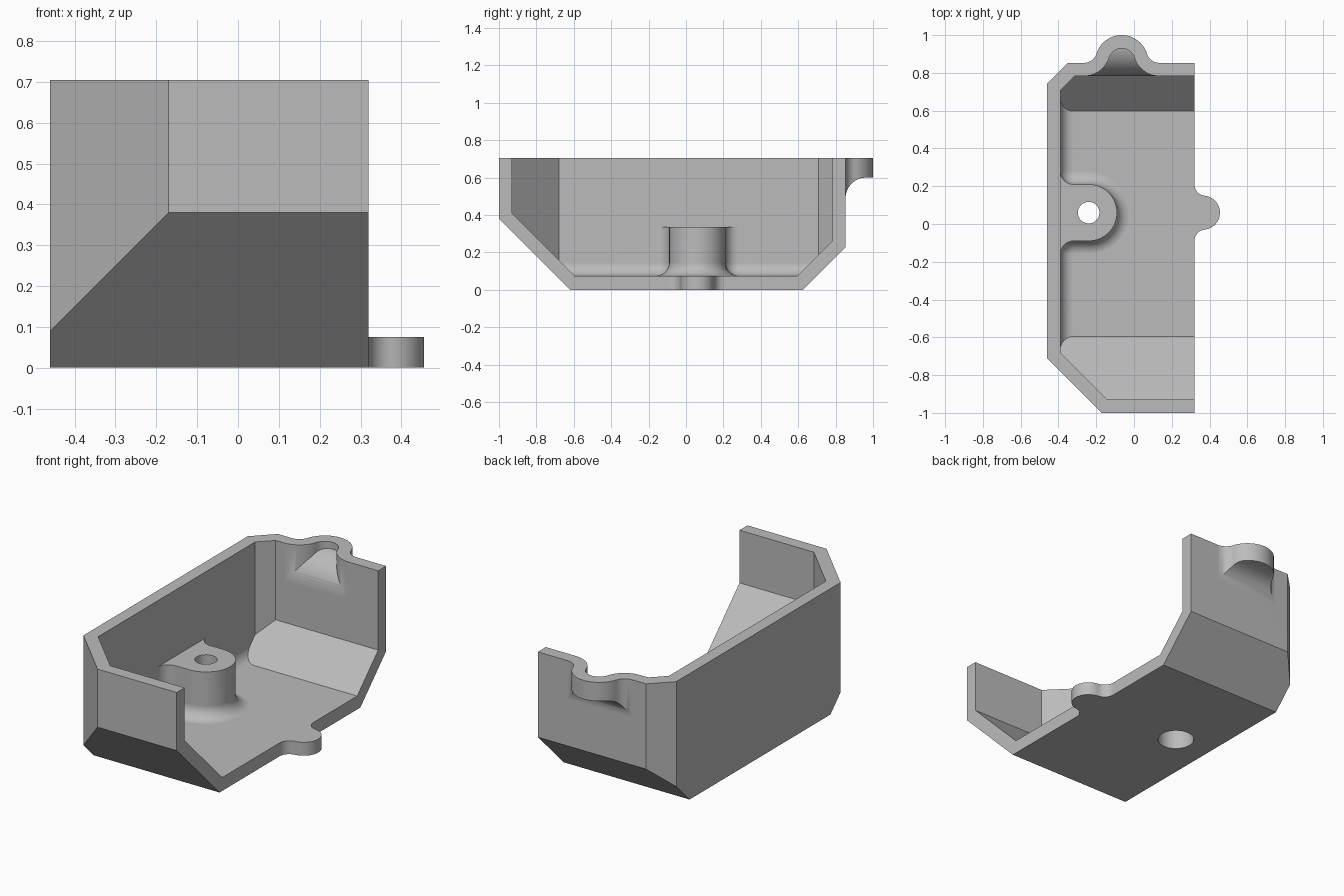
import bpy
import bmesh
from math import sin, cos, asin, sqrt, pi

if "Cube" in bpy.data.objects:
    bpy.data.objects.remove(bpy.data.objects["Cube"], do_unlink=True)

grey = bpy.data.materials.new("plain grey")
grey.use_nodes = True
grey.diffuse_color = (0.5, 0.5, 0.5, 1)
grey.node_tree.nodes["Principled BSDF"].inputs["Base Color"].default_value = (0.5, 0.5, 0.5, 1)

TOP, FLOOR, WALL = 0.705, 0.075, 0.07
FRONT_X, BACK_Y = 0.32, 0.853


def loft(name, rings):
    """Closed solid through rings of 3D points."""
    bm = bmesh.new()
    loops = [[bm.verts.new(p) for p in ring] for ring in rings]
    n = len(loops[0])
    for a, b in zip(loops, loops[1:]):
        for i in range(n):
            j = (i + 1) % n
            bm.faces.new((a[i], a[j], b[j], b[i]))
    bm.faces.new(loops[0])
    bm.faces.new(loops[-1])
    bmesh.ops.recalc_face_normals(bm, faces=bm.faces)
    mesh = bpy.data.meshes.new(name)
    bm.to_mesh(mesh)
    bm.free()
    mesh.materials.append(grey)
    ob = bpy.data.objects.new(name, mesh)
    bpy.context.collection.objects.link(ob)
    return ob


def prism(name, pts, axis, lo, hi):
    """Extrude a 2D outline along x (yz outline), y (xz) or z (xy)."""
    place = {"x": lambda a, b, h: (h, a, b),
             "y": lambda a, b, h: (a, h, b),
             "z": lambda a, b, h: (a, b, h)}[axis]
    return loft(name, [[place(a, b, h) for a, b in pts] for h in (lo, hi)])


def combine(target, other, operation):
    mod = target.modifiers.new("cut", "BOOLEAN")
    mod.operation = operation
    mod.solver = "EXACT"
    mod.object = other
    bpy.context.view_layer.objects.active = target
    bpy.ops.object.modifier_apply(modifier=mod.name)
    bpy.data.objects.remove(other, do_unlink=True)
    return target


def arc(cx, cy, r, start, end, n=12):
    steps = [start + (end - start) * i / n for i in range(n + 1)]
    return [(cx + r * cos(t), cy + r * sin(t)) for t in steps]


def bulge(h, r, f, deep):
    """Rounded ear: circle of radius r at height h, flared into the base by radius f."""
    a = asin(max(0, f - h) / (r + f))
    s = (r + f) * cos(a)
    flare = arc(s, f, f, 1.5 * pi, pi + a)
    dome = arc(0, h, r, a, pi - a, 32)
    if h <= f:
        dome = dome[1:-1]
    return [(s, -deep)] + flare + dome + [(-x, y) for x, y in reversed(flare)] + [(-s, -deep)]


def cylinder(name, x, y, r, lo, hi):
    return prism(name, arc(x, y, r, 0, 2 * pi, 48)[:-1], "z", lo, hi)


# Outer body: plan outline cut by the side profile
plan = [(-0.46, -0.71), (-0.17, -1), (FRONT_X, -1), (FRONT_X, BACK_Y),
        (-0.35, BACK_Y), (-0.46, 0.743)]
side = [(-1.1, 0.8), (-1.1, 0.48), (-0.62, 0), (0.625, 0), (0.9, 0.275), (0.9, 0.8)]
tray = prism("tray", plan, "z", -0.1, TOP)
combine(tray, prism("side_profile", side, "x", -1, 1), "INTERSECT")

# Hollow inside, with a rounded corner along the long wall
inner_x, inner_y = -0.39, BACK_Y - WALL
plan = [(inner_x, -0.68), (-0.14, -0.93), (0.6, -0.93), (0.6, inner_y),
        (-0.315, inner_y), (inner_x, 0.708)]
side = [(-1.1, 0.9), (-1.1, 0.58), (-0.595, FLOOR), (0.597, FLOOR), (0.9, 0.378), (0.9, 0.9)]
cove = [(0.7, 1), (inner_x, 1)] + arc(inner_x + WALL, FLOOR + WALL, WALL, pi, 1.5 * pi) + [(0.7, FLOOR)]
hollow = prism("hollow", plan, "z", 0, 0.85)
combine(hollow, prism("side_profile", side, "x", -1, 1), "INTERSECT")
combine(hollow, prism("cove_profile", cove, "y", -1.2, 1.2), "INTERSECT")
combine(tray, hollow, "DIFFERENCE")


# Rear ear with a curved underside, and its matching recess
def ear(name, offset, top):
    y0 = BACK_Y - offset
    outline = bulge(0.007 + offset, 0.14 - offset, 0.07 + offset, 0.03)
    solid = prism(name, [(x - 0.065, y + y0) for x, y in outline], "z", 0.4, top)
    r = 0.11 + offset
    under = arc(BACK_Y + 0.11, 0.49, r, pi, pi / 2, 16)
    under = [(y0 - 0.1, 0.9), (y0 - 0.1, 0.49)] + under + [(1.1, 0.49 + r), (1.1, 0.9)]
    return combine(solid, prism("under_profile", under, "x", -0.6, 0.6), "INTERSECT")


combine(tray, ear("rear_ear", 0, TOP), "UNION")
combine(tray, ear("rear_recess", WALL, 0.8), "DIFFERENCE")

# Tab on the open edge
tab = bulge(0.045, 0.09, 0.06, 0.05)
combine(tray, prism("tab", [(FRONT_X + b, 0.06 + a) for a, b in tab], "z", 0, FLOOR), "UNION")

# Screw boss, filleted into the floor and the long wall
levels = [(0.97 * WALL, 0.04)]
for i in range(11):
    t = i / 10 * pi / 2
    levels.append((min(0.97, 1 - sin(t)) * WALL, FLOOR + WALL * (1 - cos(t))))
levels.append((0, 0.335))
rings = []
for d, z in levels:
    ring = bulge(0.15 - d, 0.15 + d, WALL - d, 0.03 + d)
    if len(ring) != len(bulge(0.15, 0.15, WALL, 0.03)):
        h = 0.15 - d
        ring = bulge(max(h, WALL - d + 0.001), 0.15 + d, WALL - d, 0.03 + d)
    rings.append([(inner_x + d + b, 0.06 + a, z) for a, b in ring])
combine(tray, loft("boss", rings), "UNION")

# Screw hole, wider from below
combine(tray, cylinder("screw_hole", -0.24, 0.06, 0.057, -0.1, 0.5), "DIFFERENCE")
combine(tray, cylinder("counterbore", -0.24, 0.06, 0.095, -0.1, 0.26), "DIFFERENCE")

# Smooth curves, crisp edges
bpy.ops.object.select_all(action="DESELECT")
tray.select_set(True)
bpy.context.view_layer.objects.active = tray
bpy.ops.object.shade_smooth_by_angle(angle=0.5)
weighted = tray.modifiers.new("weighted normals", "WEIGHTED_NORMAL")
weighted.keep_sharp = True
